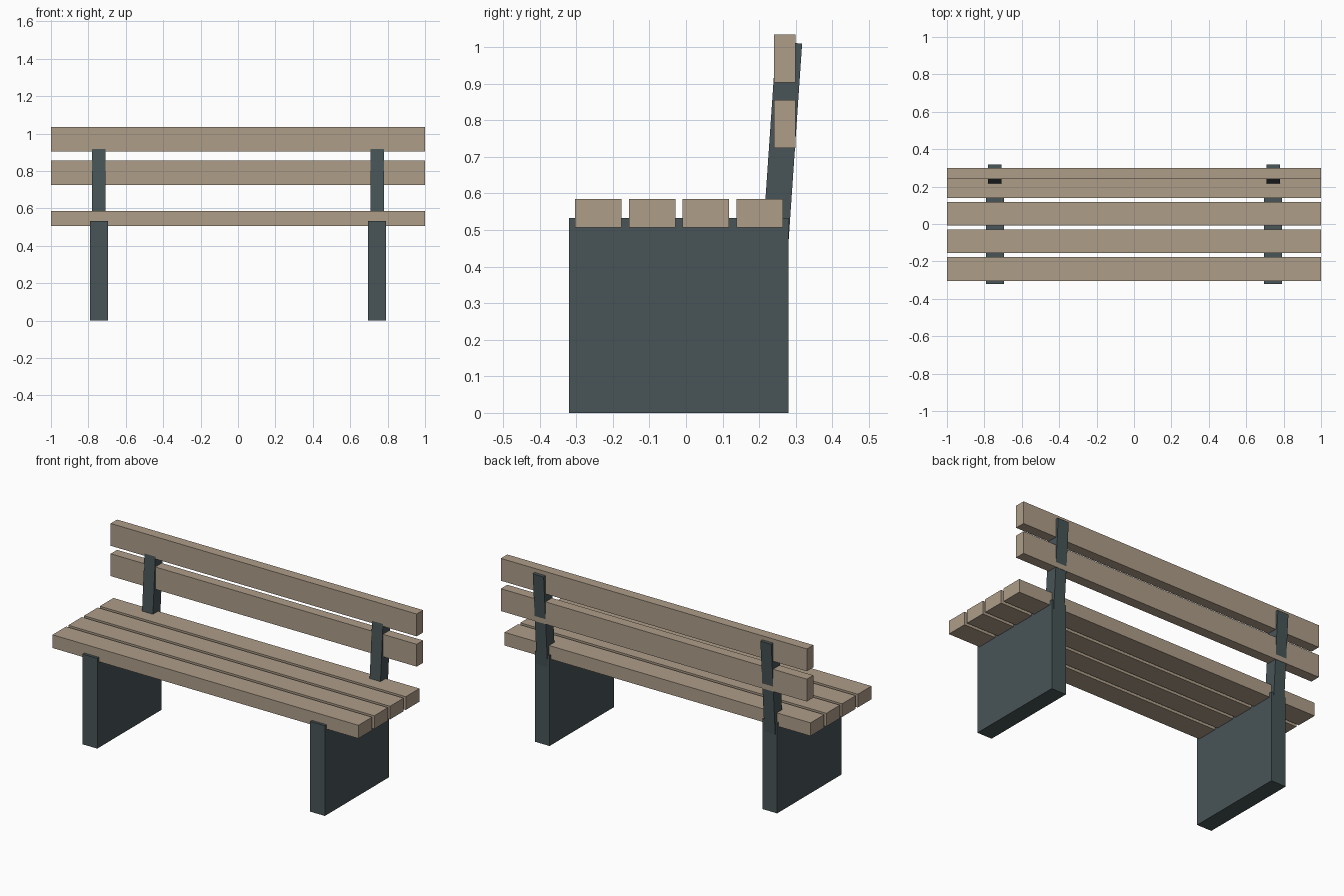
import bpy
from math import atan

if "Cube" in bpy.data.objects:
    bpy.data.objects.remove(bpy.data.objects["Cube"])


def material(name, color):
    m = bpy.data.materials.new(name)
    m.diffuse_color = (*color, 1)
    m.use_nodes = True
    m.node_tree.nodes["Principled BSDF"].inputs["Base Color"].default_value = m.diffuse_color
    return m


wood = material("wood", (0.42, 0.34, 0.25))
iron = material("dark_grey", (0.065, 0.09, 0.095))


def box(name, center, size, mat, tilt=0):
    bpy.ops.mesh.primitive_cube_add(size=1, location=center)
    ob = bpy.context.object
    ob.name = name
    ob.scale = size
    ob.rotation_euler.x = tilt
    ob.data.materials.append(mat)
    return ob


# Seat slats
for i, y in enumerate((-0.24, -0.0925, 0.0545, 0.202)):
    box(f"seat_slat_{i + 1}", (0, y, 0.546), (2, 0.127, 0.078), wood)

# Backrest slats
for name, z in (("lower", 0.79), ("upper", 0.969)):
    box(f"back_slat_{name}", (0, 0.27, z), (2, 0.06, 0.132), wood)

# Side panels and leaning back posts
for side, s in (("left", -1), ("right", 1)):
    box(f"leg_panel_{side}", (s * 0.744, -0.02, 0.2665), (0.096, 0.6, 0.533), iron)
    box(f"back_post_{side}", (s * 0.744, 0.263, 0.733), (0.071, 0.071, 0.56), iron,
        tilt=-atan(0.0685))
